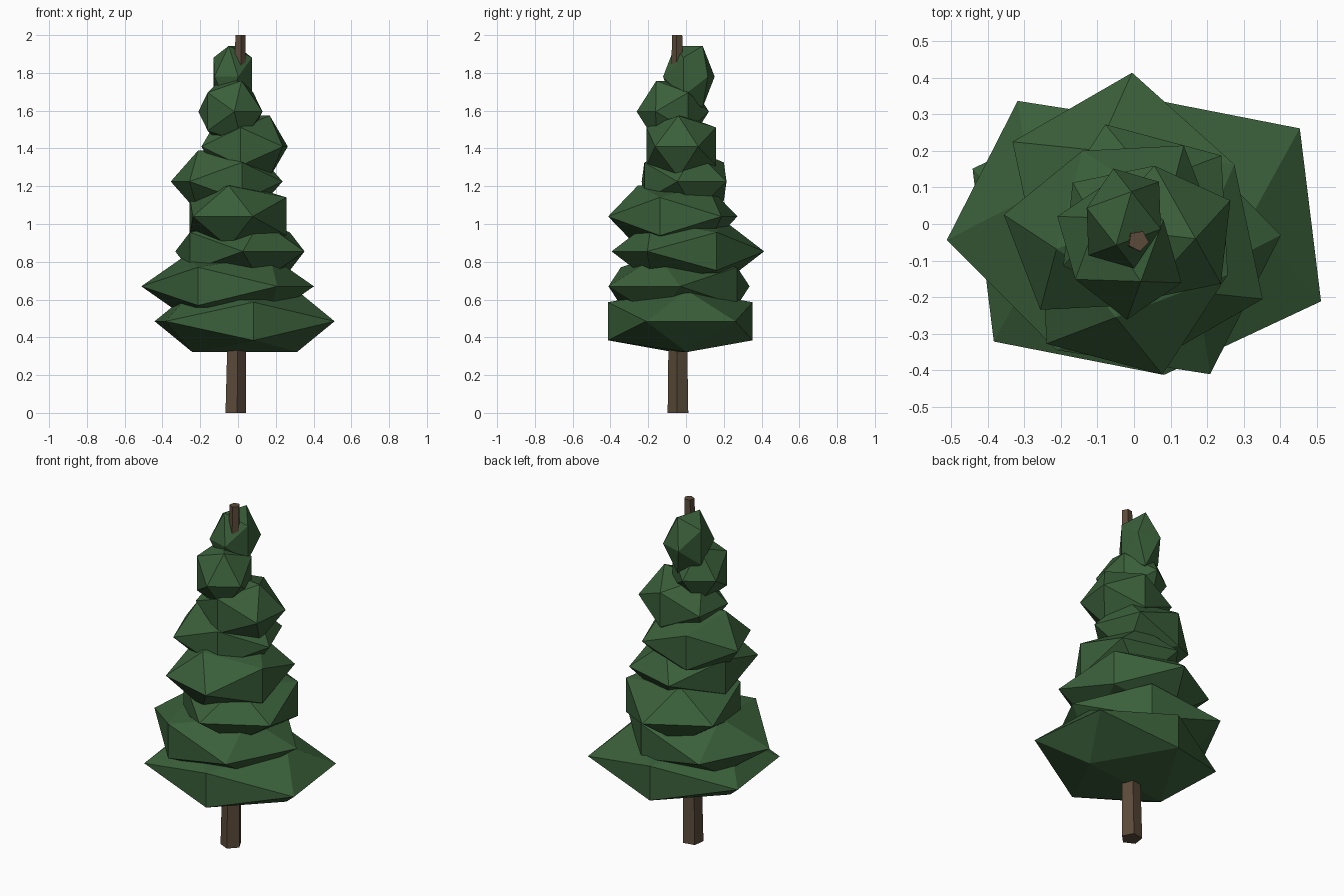
import bpy
import bmesh
from math import radians, sqrt, cos, sin, tau
from mathutils import Vector

cube = bpy.data.objects.get("Cube")
if cube:
    bpy.data.objects.remove(cube, do_unlink=True)


def make_material(name, color):
    mat = bpy.data.materials.new(name)
    mat.use_nodes = True
    mat.diffuse_color = (*color, 1)
    mat.node_tree.nodes["Principled BSDF"].inputs["Base Color"].default_value = (*color, 1)
    return mat


def hull_object(name, points, mat):
    """Flat-shaded convex solid around the given points."""
    bm = bmesh.new()
    for p in points:
        bm.verts.new(p)
    bmesh.ops.convex_hull(bm, input=bm.verts[:])
    bmesh.ops.dissolve_limit(bm, angle_limit=0.01, verts=bm.verts[:], edges=bm.edges[:])
    bmesh.ops.recalc_face_normals(bm, faces=bm.faces[:])
    mesh = bpy.data.meshes.new(name)
    bm.to_mesh(mesh)
    bm.free()
    mesh.materials.append(mat)
    obj = bpy.data.objects.new(name, mesh)
    bpy.context.collection.objects.link(obj)
    return obj


def icosahedron():
    """Unit icosahedron with its edges lined up to the axes."""
    phi = (1 + sqrt(5)) / 2
    points = []
    for a in (-1, 1):
        for b in (-phi, phi):
            points += [Vector((b, a, 0)), Vector((a, 0, b)), Vector((0, b, a))]
    return [p.normalized() for p in points]


needle_green = make_material("needle_green", (0.042, 0.115, 0.042))
bark_brown = make_material("bark_brown", (0.105, 0.07, 0.042))

# Trunk: slim, slightly leaning five-sided taper
trunk = []
for center, radius in ((Vector((-0.015, -0.04, 0)), 0.058), (Vector((0.012, -0.046, 2)), 0.029)):
    for i in range(5):
        angle = radians(280) + tau * i / 5
        trunk.append(center + radius * Vector((cos(angle), sin(angle), 0)))
hull_object("trunk", trunk, bark_brown)

# Foliage: squashed tiers that shrink upwards, each shifted and turned (x, y, degrees)
tiers = [
    (0.035, -0.03, 7),
    (-0.055, -0.037, -27),
    (0.01, 0.01, -60),
    (0, -0.07, 75),
    (-0.06, -0.01, 21),
    (0.035, -0.025, -6.5),
    (-0.04, -0.07, -56),
    (-0.028, 0.015, 74),
]
for i, (x, y, turn) in enumerate(tiers):
    width = 0.53 - 0.055 * i
    tier = hull_object(f"foliage_tier_{i + 1}", icosahedron(), needle_green)
    tier.location = (x, y, 0.485 + 0.185 * i)
    tier.rotation_euler.z = radians(turn)
    tier.scale = (width, width * 0.855, 0.192)
